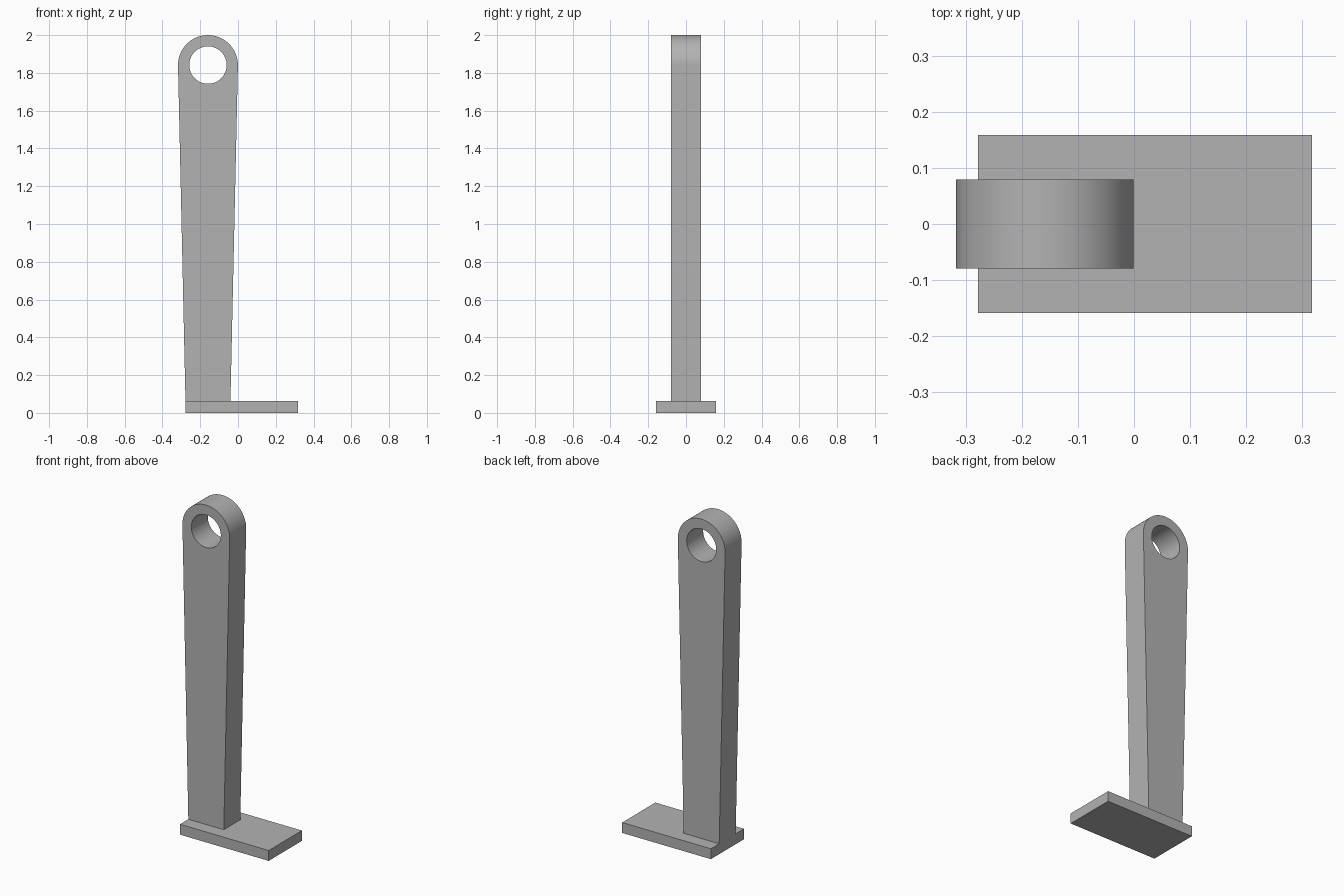
import bpy
import bmesh
from math import pi, cos, sin, asin
from mathutils import Matrix

cube = bpy.data.objects.get("Cube")
if cube:
    bpy.data.objects.remove(cube, do_unlink=True)

grey = bpy.data.materials.new("plain grey")
grey.use_nodes = True
colour = (0.45, 0.45, 0.45, 1)
grey.diffuse_color = colour
grey.node_tree.nodes["Principled BSDF"].inputs["Base Color"].default_value = colour


def add_object(name, bm):
    bmesh.ops.recalc_face_normals(bm, faces=bm.faces)
    mesh = bpy.data.meshes.new(name)
    bm.to_mesh(mesh)
    bm.free()
    mesh.materials.append(grey)
    obj = bpy.data.objects.new(name, mesh)
    bpy.context.collection.objects.link(obj)
    return obj


def arc(x, z, radius, start, end, count):
    step = (end - start) / count
    return [(x + radius * cos(start + i * step), z + radius * sin(start + i * step))
            for i in range(count + 1)]


# Foot plate
PLATE_TOP = 0.063
LEFT_EDGE, RIGHT_EDGE = -0.278, 0.317
bm = bmesh.new()
bmesh.ops.create_cube(bm, size=1)
bmesh.ops.transform(bm, verts=bm.verts, matrix=(
    Matrix.Translation(((LEFT_EDGE + RIGHT_EDGE) / 2, 0, PLATE_TOP / 2))
    @ Matrix.Diagonal((RIGHT_EDGE - LEFT_EDGE, 0.317, PLATE_TOP, 1))))
add_object("foot_plate", bm)

# Tapered post: sides tangent to a round eye, with a round hole through it
EYE_X, EYE_R, HOLE_R = -0.159, 0.1585, 0.099
EYE_Z = 2 - EYE_R
HALF_BASE, DEPTH = 0.119, 0.158
lean = asin((EYE_R - HALF_BASE) / (EYE_Z - PLATE_TOP))
outline = arc(EYE_X, EYE_Z, EYE_R, -lean, pi + lean, 48)
outline += [(EYE_X - HALF_BASE, PLATE_TOP), (EYE_X + HALF_BASE, PLATE_TOP)]
hole = arc(EYE_X, EYE_Z, HOLE_R, 0, 2 * pi, 64)[:-1]

bm = bmesh.new()
edges = []
for loop in (outline, hole):
    verts = [bm.verts.new((x, -DEPTH / 2, z)) for x, z in loop]
    edges += [bm.edges.new((v, verts[i - 1])) for i, v in enumerate(verts)]
bmesh.ops.triangle_fill(bm, edges=edges, use_beauty=True)
result = bmesh.ops.extrude_face_region(bm, geom=bm.faces[:], use_keep_orig=True)
moved = [g for g in result["geom"] if isinstance(g, bmesh.types.BMVert)]
bmesh.ops.translate(bm, verts=moved, vec=(0, DEPTH, 0))
post = add_object("tapered_post", bm)

bpy.ops.object.select_all(action="DESELECT")
post.select_set(True)
bpy.context.view_layer.objects.active = post
bpy.ops.object.shade_smooth_by_angle(angle=pi / 6)
